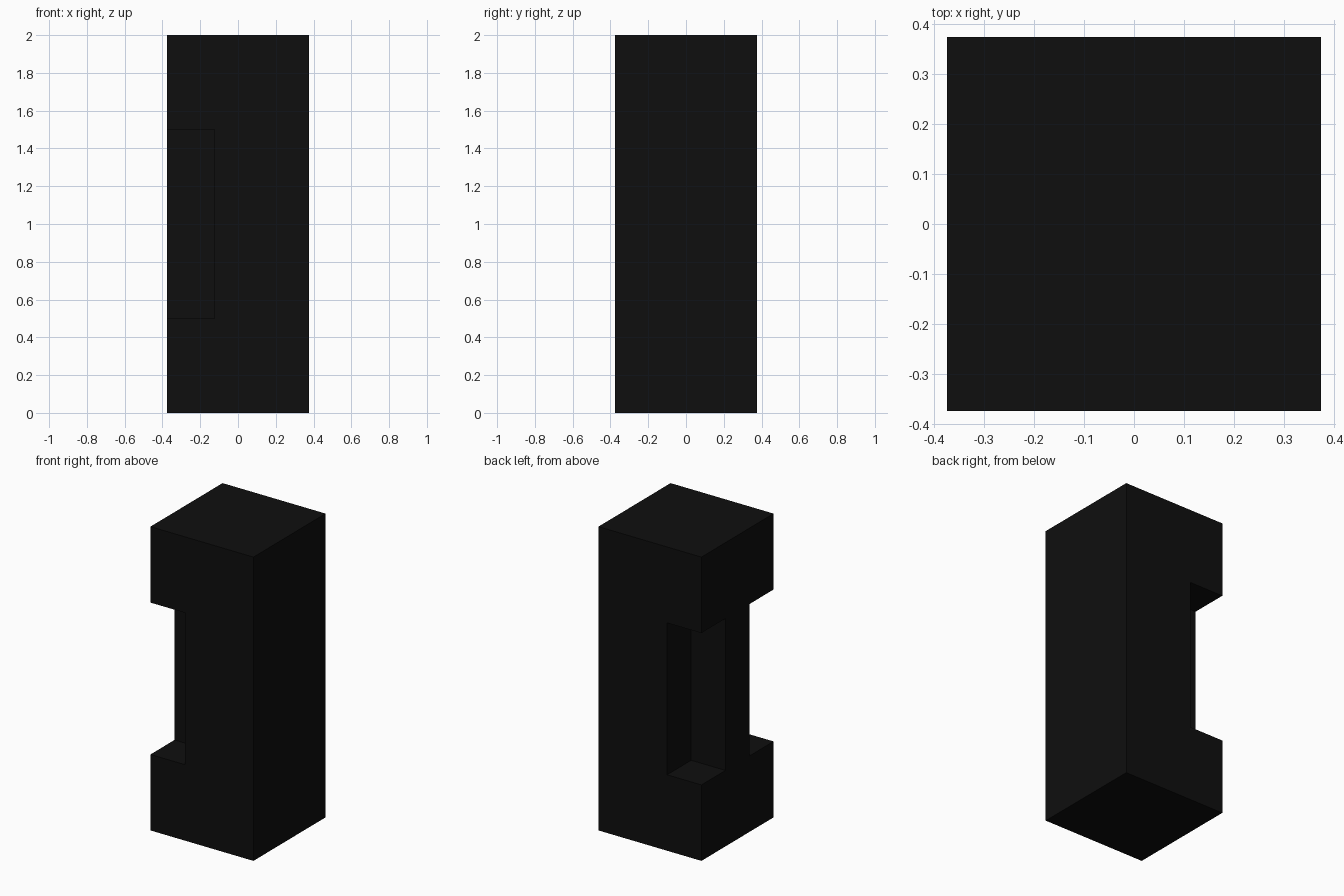
import bpy, bmesh
from mathutils import Matrix

if "Cube" in bpy.data.objects:
    bpy.data.objects.remove(bpy.data.objects["Cube"])

WIDTH, HEIGHT = 0.75, 2.0
NOTCH, NOTCH_LOW, NOTCH_HIGH = 0.25, 0.5, 1.5


def add_box(bm, low, high):
    size = [h - l for l, h in zip(low, high)]
    centre = [(l + h) / 2 for l, h in zip(low, high)]
    bmesh.ops.create_cube(bm, size=1,
                          matrix=Matrix.Translation(centre) @ Matrix.Diagonal((*size, 1)))


def make_object(name, boxes):
    bm = bmesh.new()
    for low, high in boxes:
        add_box(bm, low, high)
    mesh = bpy.data.meshes.new(name)
    bm.to_mesh(mesh)
    bm.free()
    obj = bpy.data.objects.new(name, mesh)
    bpy.context.collection.objects.link(obj)
    return obj


black = bpy.data.materials.new("near black")
black.diffuse_color = (0.0045, 0.0045, 0.0045, 1)
black.use_nodes = True
black.node_tree.nodes["Principled BSDF"].inputs["Base Color"].default_value = black.diffuse_color

# Square pillar
h = WIDTH / 2
pillar = make_object("pillar", [((-h, -h, 0), (h, h, HEIGHT))])
pillar.data.materials.append(black)

# Notches in the two left-hand vertical edges, front and back
inner, outer = h - NOTCH, h + 0.1
cutter = make_object("notch_cutter", [
    ((-outer, min(s * inner, s * outer), NOTCH_LOW),
     (-inner, max(s * inner, s * outer), NOTCH_HIGH)) for s in (-1, 1)])
cutter.data.materials.append(black)

cut = pillar.modifiers.new("notches", 'BOOLEAN')
cut.operation = 'DIFFERENCE'
cut.solver = 'EXACT'
cut.object = cutter

# Apply the cut and remove the helper
bpy.context.view_layer.objects.active = pillar
pillar.select_set(True)
bpy.ops.object.modifier_apply(modifier=cut.name)
bpy.data.objects.remove(cutter)
